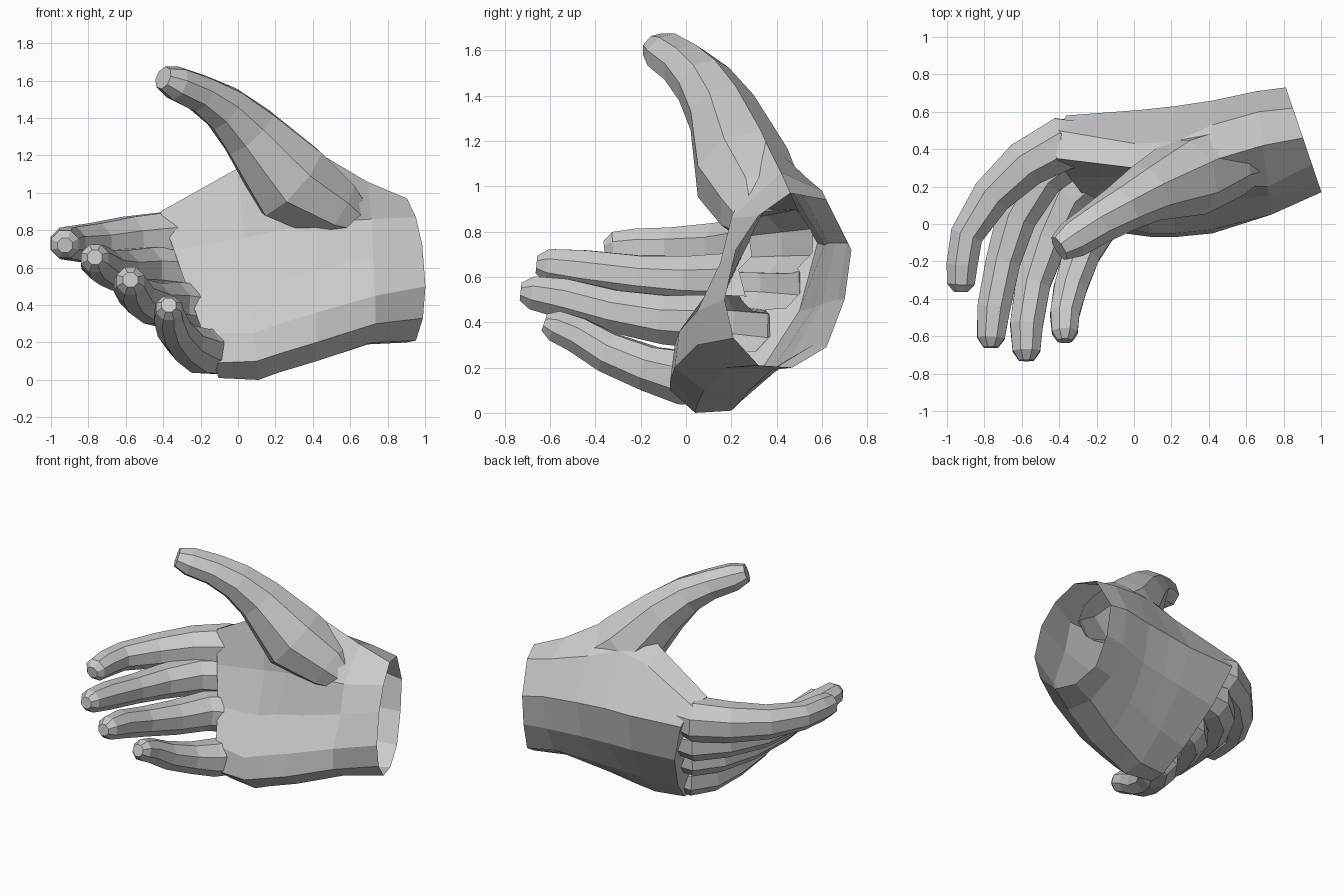
import bpy, bmesh, math
from mathutils import Vector


def loft(name, rings):
    """Skin a closed solid over equal-length rings of points."""
    bm = bmesh.new()
    loops = [[bm.verts.new(p) for p in ring] for ring in rings]
    n = len(loops[0])
    for a, b in zip(loops, loops[1:]):
        for i in range(n):
            j = (i + 1) % n
            bm.faces.new((a[i], a[j], b[j], b[i]))
    bm.faces.new(loops[0])
    bm.faces.new(loops[-1])
    bmesh.ops.recalc_face_normals(bm, faces=bm.faces[:])
    me = bpy.data.meshes.new(name)
    bm.to_mesh(me)
    bm.free()
    ob = bpy.data.objects.new(name, me)
    bpy.context.collection.objects.link(ob)
    return ob


def digit(name, path, ref, sides=8):
    """Tube along (x, y, z, width radius, depth radius) stations."""
    pts = [Vector(p[:3]) for p in path]
    rings = []
    for i, p in enumerate(path):
        t = (pts[min(i + 1, len(pts) - 1)] - pts[max(i - 1, 0)]).normalized()
        u = t.cross(Vector(ref)).normalized()
        v = u.cross(t)
        ru, rv = p[3] * 1.06, p[-1] * 1.06
        rings.append([pts[i] + u * ru * math.cos(a) + v * rv * math.sin(a)
                      for a in (2 * math.pi * (k + .5) / sides for k in range(sides))])
    return loft(name, rings)


# Palm: sections from wrist to knuckles, x = a + b*y + c*z
sections = [
    ((1.06, -.34, 0), [(.47, .20), (.32, .21), (.21, .33), (.17, .50), (.22, .72), (.32, .87),
                       (.46, .97), (.62, .94), (.73, .72), (.70, .50), (.62, .29)]),
    ((.74, -.12, 0), [(.38, .19), (.18, .20), (.05, .30), (.05, .45), (.15, .66), (.20, .86),
                      (.42, 1.06), (.60, .98), (.71, .75), (.67, .50), (.56, .30)]),
    ((.42, 0, 0), [(.28, .10), (.08, .10), (-.05, .20), (-.03, .36), (.13, .58), (.20, .84),
                   (.34, 1.22), (.53, 1.04), (.66, .75), (.60, .48), (.46, .24)]),
    ((.22, 0, 0), [(.23, .04), (.05, .04), (-.07, .14), (-.05, .30), (.14, .53), (.23, .80),
                   (.25, 1.32), (.44, 1.10), (.63, .75), (.57, .47), (.41, .21)]),
    ((.11, 0, -.1), [(.20, .01), (.04, 0), (-.07, .10), (-.05, .25), (.14, .48), (.25, .76),
                     (.30, 1.13), (.43, 1.04), (.61, .74), (.55, .46), (.38, .19)]),
    ((-.10, 0, -.35), [(.17, .02), (.06, .01), (-.04, .09), (.01, .25), (.14, .46), (.25, .70),
                       (.35, .90), (.50, .88), (.58, .75), (.50, .45), (.32, .17)]),
]
hand = loft("hand", [[(a + b * y + c * z, y, z) for y, z in pts]
                     for (a, b, c), pts in sections])

# Fingers: x, y, z, radius
fingers = {
    "index_finger": [(-.2, .44, .76, .10), (-.38, .43, .755, .145), (-.58, .32, .745, .13),
                     (-.76, .15, .73, .11), (-.895, -.06, .73, .09), (-.92, -.22, .73, .085),
                     (-.925, -.32, .725, .075), (-.925, -.36, .72, .04)],
    "middle_finger": [(-.15, .42, .57, .09), (-.34, .38, .575, .135), (-.50, .25, .585, .125),
                      (-.63, .03, .585, .11), (-.70, -.20, .60, .095), (-.75, -.45, .63, .09),
                      (-.765, -.61, .65, .075), (-.765, -.66, .655, .04)],
    "ring_finger": [(-.08, .30, .38, .09), (-.24, .25, .385, .13), (-.36, .14, .40, .125),
                    (-.46, -.08, .41, .11), (-.54, -.32, .45, .095), (-.575, -.54, .505, .09),
                    (-.575, -.68, .53, .075), (-.575, -.73, .535, .04)],
    "little_finger": [(.02, .17, .16, .08), (-.12, .12, .155, .125), (-.20, 0, .155, .12),
                      (-.28, -.16, .195, .10), (-.34, -.34, .265, .09), (-.37, -.48, .345, .08),
                      (-.37, -.58, .385, .07), (-.37, -.625, .40, .04)],
}
parts = [digit(n, p, (0, 0, 1)) for n, p in fingers.items()]

# Thumb with its fleshy mound
parts.append(digit("thumb", [
    (.72, .32, .80, .05, .06), (.53, .34, .90, .17, .19), (.28, .25, 1.06, .23, .21),
    (.06, .16, 1.325, .16, .15), (-.07, .08, 1.45, .125, .125), (-.20, 0, 1.53, .10, .11),
    (-.33, -.085, 1.585, .09, .10), (-.40, -.13, 1.615, .06, .07)], (0, 1, 0)))

# Weld every digit onto the palm
bpy.context.view_layer.objects.active = hand
for part in parts:
    mod = hand.modifiers.new("weld", 'BOOLEAN')
    mod.operation = 'UNION'
    mod.solver = 'EXACT'
    mod.object = part
    bpy.ops.object.modifier_apply(modifier=mod.name)
    bpy.data.objects.remove(part, do_unlink=True)

# Open the wrist end
bm = bmesh.new()
bm.from_mesh(hand.data)
cut = Vector((1, .34, 0)).normalized()
wrist = [f for f in bm.faces if f.normal.dot(cut) > .99
         and all(abs(v.co.x + .34 * v.co.y - 1.06) < .005 for v in f.verts)]
bmesh.ops.delete(bm, geom=wrist, context='FACES')
bm.to_mesh(hand.data)
bm.free()
